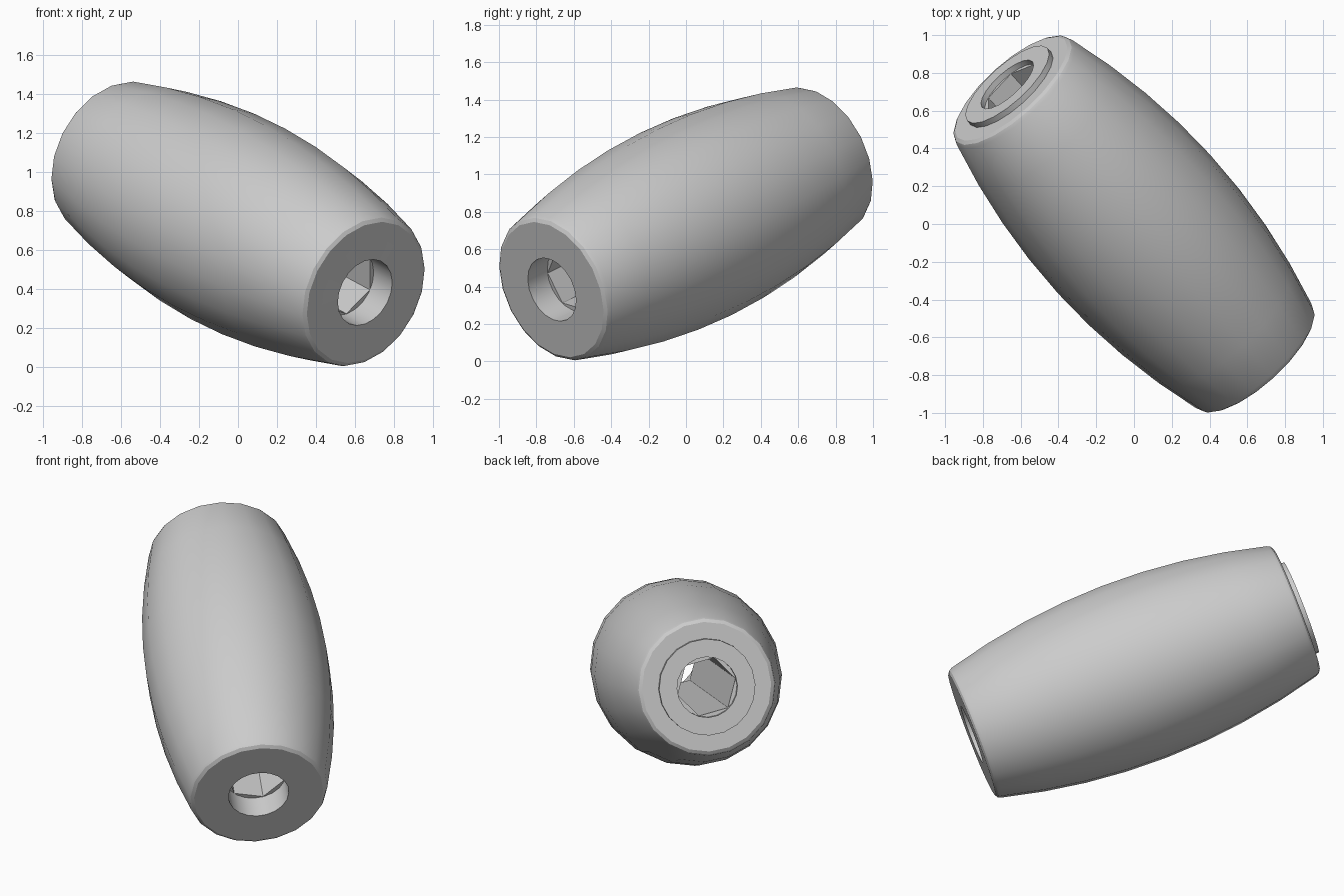
import bpy, bmesh, math
from mathutils import Vector, Matrix

cube = bpy.data.objects.get("Cube")
if cube:
    bpy.data.objects.remove(cube)

# Single grey material
grey = bpy.data.materials.new("plain grey")
grey.use_nodes = True
color = (0.6, 0.6, 0.6, 1)
grey.diffuse_color = color
grey.node_tree.nodes["Principled BSDF"].inputs["Base Color"].default_value = color

# Tilted frame: z runs along the barrel to its raised end, x stays level
axis = Vector((-0.632, 0.696, 0.341)).normalized()
side = Vector((0, 0, 1)).cross(axis).normalized()
frame = Matrix((side, axis.cross(side), axis)).transposed().to_4x4()
frame.translation = (0, 0, 0.735)


def lathe(name, profile, segments, turn=0.0):
    """Revolve a closed (radius, height) profile around the tilted axis."""
    bm = bmesh.new()
    rings = []
    for i in range(segments):
        a = turn + math.tau * i / segments
        rings.append([bm.verts.new((r * math.cos(a), r * math.sin(a), h))
                      for r, h in profile])
    n = len(profile)
    for i, ring in enumerate(rings):
        nxt = rings[(i + 1) % segments]
        for j in range(n):
            k = (j + 1) % n
            bm.faces.new((ring[j], nxt[j], nxt[k], ring[k]))
    bmesh.ops.recalc_face_normals(bm, faces=bm.faces)
    mesh = bpy.data.meshes.new(name)
    bm.to_mesh(mesh)
    bm.free()
    mesh.materials.append(grey)
    obj = bpy.data.objects.new(name, mesh)
    bpy.context.collection.objects.link(obj)
    obj.matrix_world = frame
    bpy.ops.object.select_all(action="DESELECT")
    obj.select_set(True)
    bpy.context.view_layer.objects.active = obj
    bpy.ops.object.shade_smooth_by_angle(angle=math.radians(30))
    return obj


END, RIM, SLEEVE, BORE = 1.03, 1.0, 0.287, 0.18

# Bulging barrel with softened rims, open in the middle for the sleeve
steps = 8
bulge = []
for i in range(steps + 1):
    t = -1 + 2 * i / steps
    bulge.append((0.545 - 0.132 * t * t, RIM * t))
lathe("barrel", [(SLEEVE, -END), (0.385, -END), (0.404, -1.018)] + bulge
      + [(0.404, 1.018), (0.385, END), (SLEEVE, END)], 20)

# Sleeve, flush at the lower end and raised at the upper end
lathe("sleeve", [(BORE, -END), (SLEEVE, -END), (SLEEVE, 1.062), (BORE, 1.062)], 20)

# Six-sided socket inside the round bore
lathe("hex_socket", [(0.178, -0.88), (0.25, -0.88), (0.25, 1.03), (0.178, 1.03)],
      6, math.radians(13))
